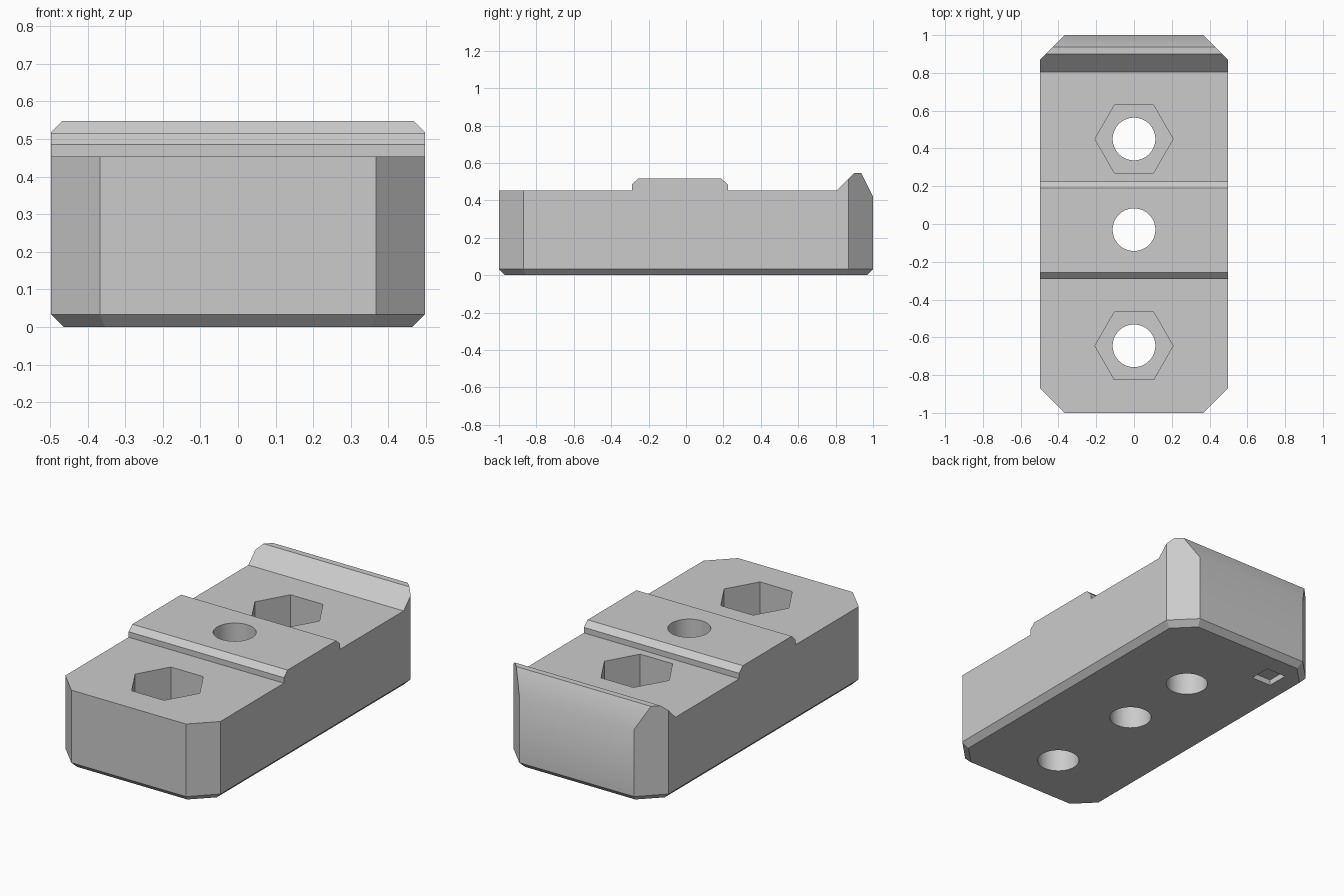
import bpy
import bmesh
import math
from mathutils import Vector

default_cube = bpy.data.objects.get("Cube")
if default_cube:
    bpy.data.objects.remove(default_cube)

HALF_X, CORNER, EDGE = 0.497, 0.13, 0.033
DECK = 0.453

grey = bpy.data.materials.new("plain grey")
grey.use_nodes = True
colour = (0.6, 0.6, 0.6, 1)
grey.diffuse_color = colour
grey.node_tree.nodes["Principled BSDF"].inputs["Base Color"].default_value = colour


def extrude(name, points, depth, bevel_bottom=0):
    """Extrude a closed outline of 3D points along a vector."""
    bm = bmesh.new()
    face = bm.faces.new([bm.verts.new(p) for p in points])
    result = bmesh.ops.extrude_face_region(bm, geom=[face])
    moved = [g for g in result["geom"] if isinstance(g, bmesh.types.BMVert)]
    bmesh.ops.translate(bm, verts=moved, vec=Vector(depth))
    bmesh.ops.recalc_face_normals(bm, faces=bm.faces)
    if bevel_bottom:
        low = [e for e in bm.edges if all(abs(v.co.z) < 1e-5 for v in e.verts)]
        bmesh.ops.bevel(bm, geom=low, offset=bevel_bottom, segments=1,
                        affect='EDGES', profile=0.5)
    mesh = bpy.data.meshes.new(name)
    bm.to_mesh(mesh)
    bm.free()
    mesh.materials.append(grey)
    obj = bpy.data.objects.new(name, mesh)
    bpy.context.collection.objects.link(obj)
    return obj


def prism(name, sides, radius, x, y, bottom, top, turn=0):
    """Upright regular prism."""
    ring = []
    for i in range(sides):
        a = turn + math.tau * i / sides
        ring.append((x + radius * math.cos(a), y + radius * math.sin(a), bottom))
    return extrude(name, ring, (0, 0, top - bottom))


def boolean(target, cutter, operation):
    """Apply a boolean and throw the cutter away."""
    bpy.context.view_layer.objects.active = target
    mod = target.modifiers.new(operation.title(), 'BOOLEAN')
    mod.operation, mod.object, mod.solver = operation, cutter, 'EXACT'
    bpy.ops.object.modifier_apply(modifier=mod.name)
    bpy.data.objects.remove(cutter)


# Block with cut corners and a chamfered underside
c = HALF_X - CORNER
quarter = [(HALF_X, 1 - CORNER), (c, 1)]
outline = quarter + [(-x, y) for x, y in reversed(quarter)]
outline += [(-x, -y) for x, y in outline]
block = extrude("clamp_block", [(x, y, 0) for x, y in outline], (0, 0, 1), EDGE)

# Side profile: deck, raised pad and rear lip
profile = [(-1.2, -0.1), (-1.2, DECK),
           (-0.29, DECK), (-0.29, 0.485), (-0.257, 0.516),
           (0.19, 0.516), (0.224, 0.485), (0.224, DECK),
           (0.805, DECK), (0.9, 0.548), (0.936, 0.548),
           (1.07, 0.28), (1.07, -0.1)]
side = extrude("side_profile", [(-0.7, y, z) for y, z in profile], (1.4, 0, 0))
boolean(block, side, 'INTERSECT')

# Bolt holes, with hexagonal nut pockets at both ends
for y, has_pocket in ((0.45, True), (-0.03, False), (-0.645, True)):
    boolean(block, prism("bolt_hole", 64, 0.113, 0, y, -0.1, 0.7), 'DIFFERENCE')
    if has_pocket:
        boolean(block, prism("nut_pocket", 6, 0.207, 0, y, 0.2, 0.7), 'DIFFERENCE')

# Small square recess under one rear corner
boolean(block, prism("square_recess", 4, 0.09, -0.295, 0.795, -0.1, 0.033,
                     math.pi / 4), 'DIFFERENCE')

# Smooth holes and the bend of the rear lip, sharp elsewhere
bpy.ops.object.select_all(action='DESELECT')
block.select_set(True)
bpy.context.view_layer.objects.active = block
bpy.ops.object.shade_smooth_by_angle(angle=math.radians(30))
